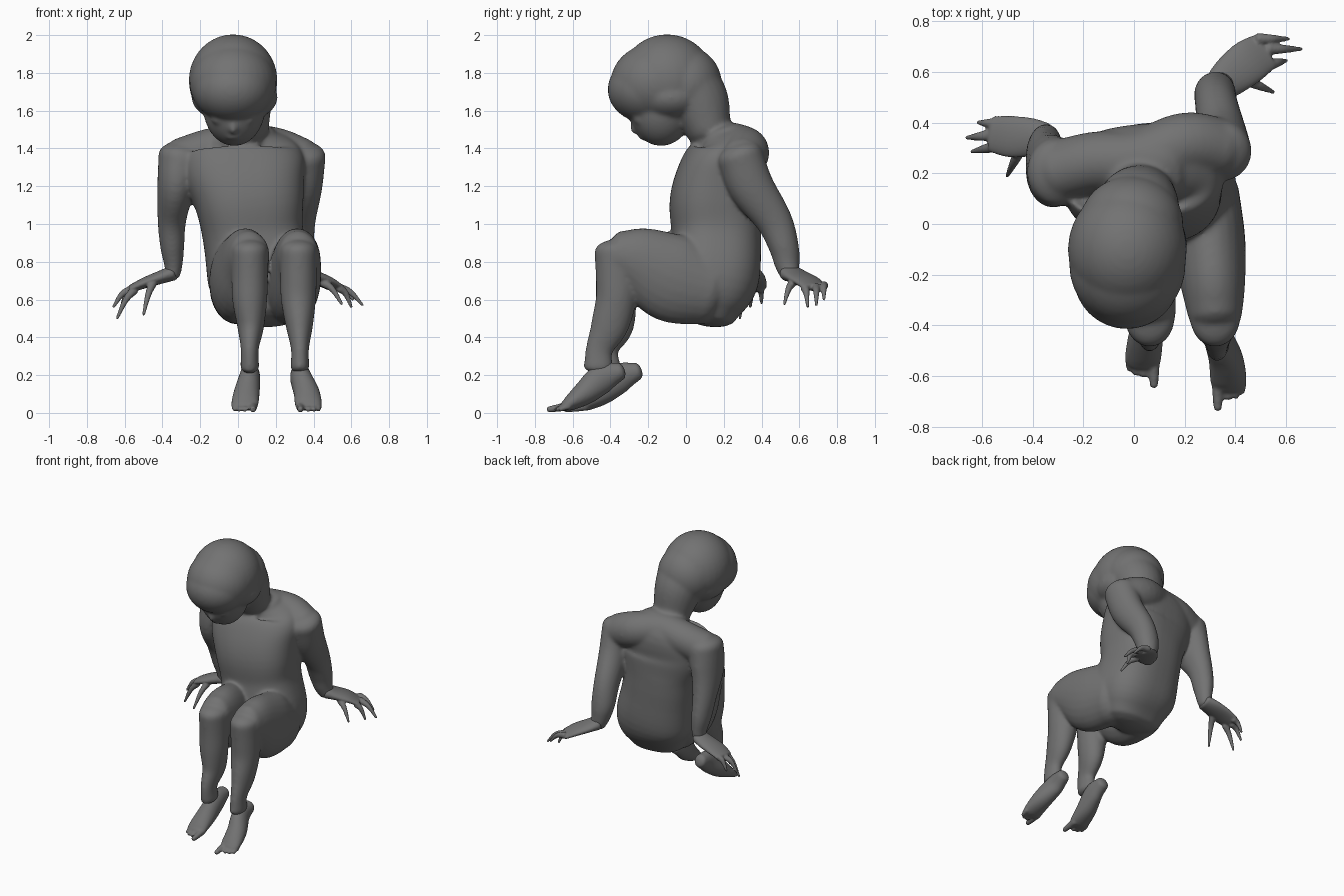
import bpy, bmesh, math
from mathutils import Vector, Matrix

cube = bpy.data.objects.get("Cube")
if cube:
    bpy.data.objects.remove(cube, do_unlink=True)

grey = bpy.data.materials.new("stone_grey")
GREY = (0.17, 0.17, 0.17, 1)
grey.use_nodes = True
grey.diffuse_color = GREY
grey.node_tree.nodes["Principled BSDF"].inputs["Base Color"].default_value = GREY

X, Y = Vector((1, 0, 0)), Vector((0, 1, 0))


def spline(points, steps=5):
    """Smooth path through points of (x, y, z, half width, half depth)."""
    p = [Vector(q if len(q) == 5 else (*q, q[3])) for q in points]
    p = [2 * p[0] - p[1], *p, 2 * p[-1] - p[-2]]
    out = []
    for a, b, c, d in zip(p, p[1:], p[2:], p[3:]):
        for i in range(steps):
            t = i / steps
            out.append(b + (c - a) * (t / 2) + (2 * a - 5 * b + 4 * c - d) * (t * t / 2)
                       + (3 * b - a - 3 * c + d) * (t ** 3 / 2))
    return out + [p[-2]]


def loft(bm, points, side=X, sides=24, dome=0.6, power=1):
    """Closed tube of oval sections with rounded ends; a low power is boxier."""
    path = spline(points)
    pos = [Vector(q[:3]) for q in path]
    tan = [(pos[min(i + 1, len(pos) - 1)] - pos[max(i - 1, 0)]).normalized()
           for i in range(len(pos))]
    secs = [(c, t, q[3], q[4]) for c, t, q in zip(pos, tan, path)]

    def cap(sec, sign):
        c, t, a, b = sec
        return [(c + t * sign * dome * min(a, b) * math.sin(r), t, a * math.cos(r), b * math.cos(r))
                for r in (0.4, 0.8, 1.15, 1.45)]

    def bulge(v):
        return math.copysign(abs(v) ** power, v)

    secs = cap(secs[0], -1)[::-1] + secs + cap(secs[-1], 1)
    rings = []
    for c, t, a, b in secs:
        up = side.cross(t).normalized()
        across = t.cross(up)
        angles = [math.tau * k / sides for k in range(sides)]
        rings.append([bm.verts.new(c + across * a * bulge(math.cos(w)) + up * b * bulge(math.sin(w)))
                      for w in angles])
    for r, s in zip(rings, rings[1:]):
        for k in range(sides):
            j = (k + 1) % sides
            bm.faces.new((r[k], r[j], s[j], s[k]))
    bm.faces.new(rings[0][::-1])
    bm.faces.new(rings[-1])


def ball(bm, centre, radii):
    m = Matrix.Translation(centre) @ Matrix.Diagonal((*radii, 1))
    bmesh.ops.create_uvsphere(bm, u_segments=32, v_segments=20, radius=1, matrix=m)


def fuse(name, bm, voxel, smooth):
    """Merge the overlapping volumes into one smooth skin."""
    bmesh.ops.recalc_face_normals(bm, faces=bm.faces)
    for f in bm.faces:
        f.smooth = True
    mesh = bpy.data.meshes.new(name)
    bm.to_mesh(mesh)
    bm.free()
    mesh.materials.append(grey)
    obj = bpy.data.objects.new(name, mesh)
    bpy.context.collection.objects.link(obj)
    mod = obj.modifiers.new("fuse", 'REMESH')
    mod.mode = 'VOXEL'
    mod.voxel_size = voxel
    mod.use_smooth_shade = True
    mod = obj.modifiers.new("soften", 'SMOOTH')
    mod.factor = 0.5
    mod.iterations = smooth


def leg(bm, hip, thigh, mid, knee, ankle, back):
    """Thigh, shin and ankle; back moves the foot towards the body."""
    loft(bm, [(hip, .12, .66, .15, .2), (thigh, -.07, .715, .145, .236),
              (mid, -.24, .802, .127, .186), (knee, -.36, .84, .107, .13)])
    loft(bm, [(knee, -.37, .86, .098, .115), (knee, -.365, .72, .097, .113),
              (knee, -.37, .6, .093, .108), (knee + .005, -.405 + back / 3, .46, .072, .1),
              (ankle, -.458 + back / 3, .34, .048, .073), (ankle, -.465 + back / 2, .24, .05, .078)])


def foot(name, s, ankle, ball_x, back):
    """s is +1 for the left foot."""
    bm = bmesh.new()
    loft(bm, [(ankle, -.35 + back, .22, .045, .048), (ankle, -.44 + back, .185, .056, .078),
              (ball_x - s * .01, -.53 + back, .11, .068, .066),
              (ball_x, -.61 + back, .054, .072, .042), (ball_x, -.645 + back, .034, .066, .026)])
    # big toe on the inner side, then the others
    for x, tip, r in ((-.042, -.728, .021), (.0, -.688, .017), (.03, -.682, .016), (.055, -.665, .015)):
        x = ball_x + s * x
        loft(bm, [(x, -.62 + back, .036, r * 1.2), (x, tip + back, .018, r * .8)], sides=12)
    fuse(name, bm, .008, 4)


def hand(name, side, palm, fingers):
    bm = bmesh.new()
    loft(bm, palm, side)
    for base, tip in fingers:
        base, tip = Vector(base), Vector(tip)
        mid = (base + tip) / 2 + Vector((0, 0, .022))
        loft(bm, [(*base, .024), (*mid, .017), (*tip, .008)], Vector((.6, -.8, .1)), 10)
    fuse(name, bm, .006, 4)


# torso, shoulders and neck
body = bmesh.new()
turned = Vector((1, .1, 0)).normalized()
loft(body, [(.13, .105, .545, .22, .17), (.125, .14, .7, .28, .24), (.08, .16, .94, .265, .235),
            (.06, .157, 1.12, .288, .24), (.035, .185, 1.28, .32, .217),
            (.03, .22, 1.38, .3, .175), (.02, .2, 1.46, .18, .125)], turned, 48, .5, .78)
loft(body, [(-.3, .21, 1.335, .12), (-.15, .245, 1.385, .12), (.02, .25, 1.41, .122),
            (.2, .315, 1.385, .125), (.34, .3, 1.335, .118)], Y)
loft(body, [(.02, .17, 1.4, .14), (.015, .13, 1.5, .118), (0, .07, 1.62, .11)])

# arms and legs
loft(body, [(.348, .285, 1.36, .117, .122), (.347, .345, 1.2, .1, .12), (.326, .465, 1.02, .085, .097),
            (.32, .518, .88, .082, .08), (.328, .535, .79, .066, .067), (.345, .55, .73, .055, .052)])
loft(body, [(-.302, .205, 1.36, .12, .135), (-.328, .215, 1.2, .1, .142), (-.35, .28, 1.02, .076, .095),
            (-.348, .315, .88, .064, .08), (-.342, .33, .79, .05, .063), (-.345, .335, .73, .04, .052)])
leg(body, .265, .295, .312, .32, .328, 0)
leg(body, .0, -.003, .035, .062, .062, .085)

# face, cap of hair and nape
ball(body, (-.02, -.132, 1.62), (.165, .172, .207))
ball(body, (-.026, -.1, 1.76), (.235, .25, .244))
ball(body, (-.026, -.16, 1.745), (.23, .24, .213))
ball(body, (-.028, -.21, 1.712), (.21, .205, .176))
ball(body, (-.018, -.08, 1.67), (.228, .2, .135))
ball(body, (-.01, 0, 1.74), (.205, .19, .2))
loft(body, [(0, .01, 1.76, .19, .16), (.015, .07, 1.64, .165, .16), (.03, .12, 1.5, .135, .122)])
ball(body, (-.025, -.266, 1.51), (.024, .03, .036))
ball(body, (-.023, -.23, 1.46), (.038, .022, .016))
for x in (-.1, .05):
    ball(body, (x, -.248, 1.55), (.042, .03, .024))
fuse("seated_body_and_head", body, .01, 16)

foot("left_foot", 1, .332, .372, 0)
foot("right_foot", -1, .062, .037, .09)

# hands with splayed fingers
hand("left_hand", Vector((-.6, .8, 0)),
     [(.345, .55, .74, .07, .045), (.39, .59, .722, .082, .036),
      (.455, .642, .697, .088, .03), (.515, .68, .665, .078, .022)],
     [((.49, .73, .675), (.61, .73, .6)), ((.53, .69, .665), (.66, .69, .57)),
      ((.54, .63, .66), (.6, .645, .56)), ((.45, .565, .69), (.55, .52, .575))])
hand("right_hand", Y,
     [(-.345, .335, .74, .064, .04), (-.41, .342, .718, .077, .035),
      (-.49, .345, .69, .082, .029), (-.56, .355, .66, .072, .022)],
     [((-.55, .395, .66), (-.615, .4, .58)), ((-.57, .35, .65), (-.66, .34, .56)),
      ((-.55, .305, .65), (-.64, .285, .5)), ((-.45, .29, .69), (-.5, .19, .52))])
